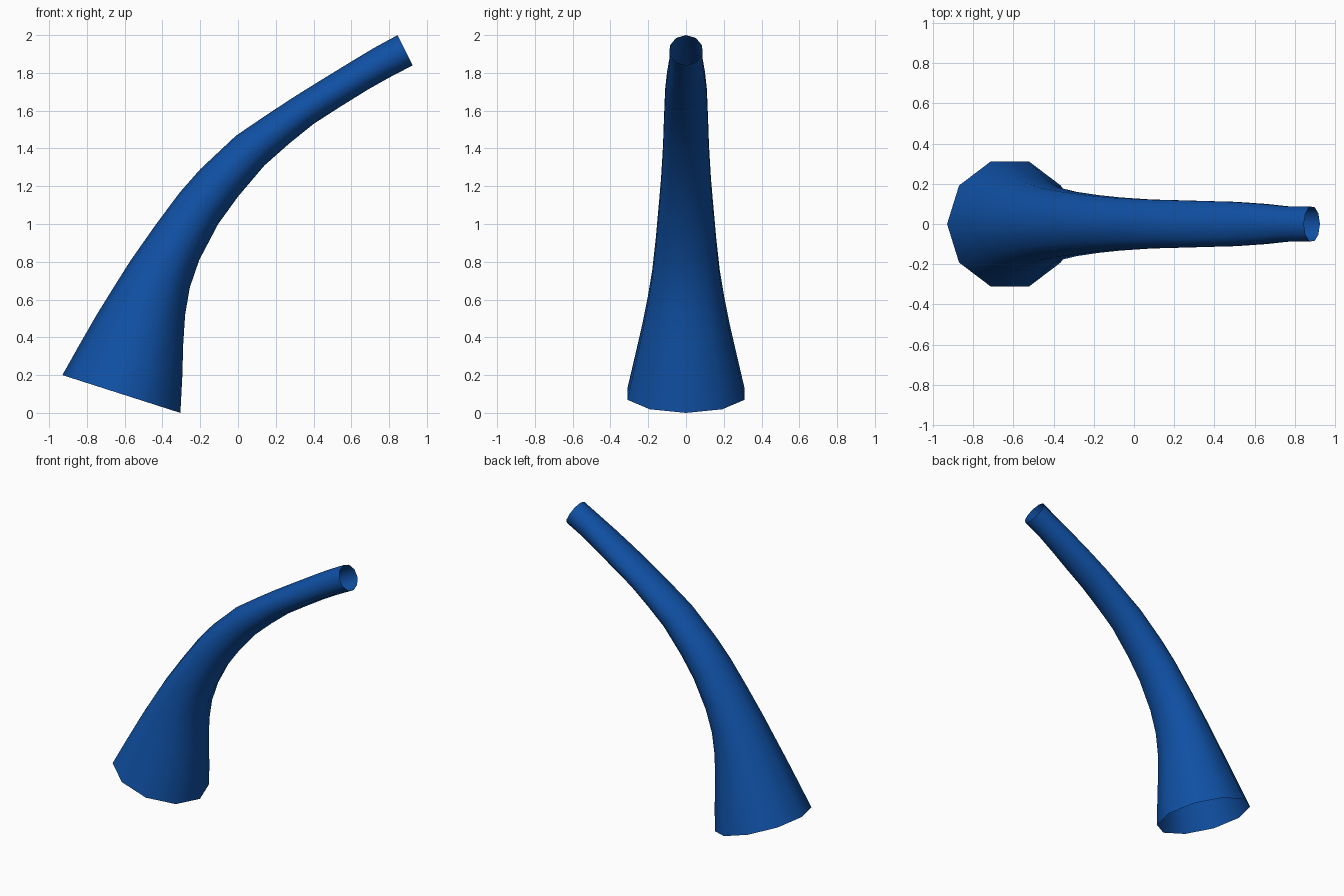
import bpy, bmesh, math
from mathutils import Vector

if "Cube" in bpy.data.objects:
    bpy.data.objects.remove(bpy.data.objects["Cube"])

# Cross-sections along the bend: outer edge (x, z), inner edge (x, z), half width in y
RINGS = [
    (-0.93, 0.20, -0.305, 0.00, 0.326),
    (-0.84, 0.36, -0.295, 0.19, 0.284),
    (-0.745, 0.525, -0.29, 0.365, 0.243),
    (-0.655, 0.67, -0.28, 0.52, 0.212),
    (-0.57, 0.805, -0.255, 0.665, 0.188),
    (-0.44, 0.99, -0.205, 0.81, 0.168),
    (-0.31, 1.165, -0.105, 1.00, 0.151),
    (-0.20, 1.29, 0.00, 1.145, 0.139),
    (-0.01, 1.468, 0.14, 1.31, 0.128),
    (0.155, 1.58, 0.27, 1.425, 0.124),
    (0.30, 1.675, 0.40, 1.53, 0.120),
    (0.445, 1.765, 0.54, 1.62, 0.116),
    (0.60, 1.86, 0.69, 1.713, 0.105),
    (0.72, 1.932, 0.80, 1.775, 0.092),
    (0.845, 2.00, 0.925, 1.84, 0.090),
]
SIDES = 10

blue = bpy.data.materials.new("deep blue")
blue.diffuse_color = (0.005, 0.08, 0.37, 1)
blue.use_nodes = True
blue.node_tree.nodes["Principled BSDF"].inputs["Base Color"].default_value = blue.diffuse_color

# Open tapered tube lofted through the rings
bm = bmesh.new()
loops = []
for ox, oz, ix, iz, ry in RINGS:
    outer, inner = Vector((ox, 0, oz)), Vector((ix, 0, iz))
    mid, half = (outer + inner) / 2, (inner - outer) / 2
    loop = []
    for k in range(SIDES):
        a = 2 * math.pi * k / SIDES
        loop.append(bm.verts.new(mid + half * math.cos(a) + Vector((0, ry * math.sin(a), 0))))
    loops.append(loop)
for a, b in zip(loops, loops[1:]):
    for k in range(SIDES):
        n = (k + 1) % SIDES
        bm.faces.new((a[k], a[n], b[n], b[k]))

mesh = bpy.data.meshes.new("curved_horn")
bm.to_mesh(mesh)
bm.free()
mesh.materials.append(blue)
horn = bpy.data.objects.new("curved_horn", mesh)
bpy.context.collection.objects.link(horn)

# Smooth shading along the tube
bpy.context.view_layer.objects.active = horn
horn.select_set(True)
bpy.ops.object.shade_smooth_by_angle(angle=math.radians(45))
